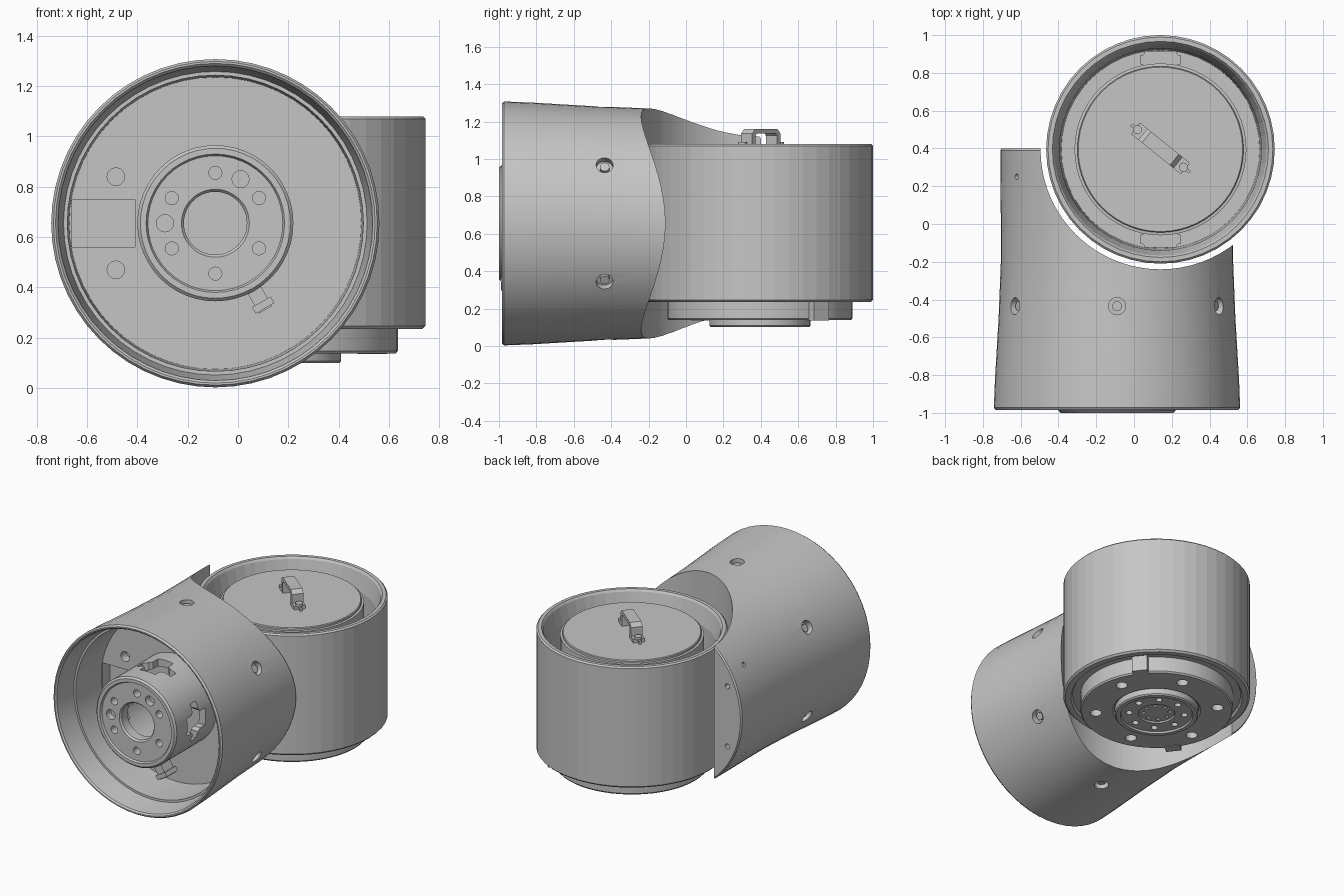
import bpy, bmesh, math
from mathutils import Matrix, Vector

cube = bpy.data.objects.get("Cube")
if cube:
    bpy.data.objects.remove(cube)

grey = bpy.data.materials.new("machined grey")
grey.use_nodes = True
COLOUR = (0.56, 0.56, 0.56, 1)
grey.diffuse_color = COLOUR
grey.node_tree.nodes["Principled BSDF"].inputs["Base Color"].default_value = COLOUR

TX, TZ = -0.09, 0.655          # horizontal housing axis
DX, DY = 0.14, 0.395           # vertical drum axis
ALONG_Y = Matrix.Translation((TX, 0, TZ)) @ Matrix.Rotation(-math.pi / 2, 4, 'X')
ALONG_Z = Matrix.Translation((DX, DY, 0))


def make(name, bm):
    bmesh.ops.recalc_face_normals(bm, faces=bm.faces[:])
    me = bpy.data.meshes.new(name)
    bm.to_mesh(me)
    bm.free()
    me.materials.append(grey)
    ob = bpy.data.objects.new(name, me)
    bpy.context.scene.collection.objects.link(ob)
    return ob


def lathe(name, profile, matrix, segs=48, closed=False):
    """Revolve (radius, height) points; radius 0 becomes a pole."""
    bm = bmesh.new()
    rings = []
    for r, h in profile:
        if r == 0:
            rings.append([bm.verts.new((0, 0, h))] * segs)
        else:
            rings.append([bm.verts.new((r * math.cos(a), r * math.sin(a), h))
                          for a in (2 * math.pi * i / segs for i in range(segs))])
    pairs = list(zip(rings, rings[1:])) + ([(rings[-1], rings[0])] if closed else [])
    for a, b in pairs:
        for i in range(segs):
            j = (i + 1) % segs
            bm.faces.new(dict.fromkeys((a[i], a[j], b[j], b[i])))
    bm.transform(matrix)
    return make(name, bm)


def add_cyl(bm, centre, axis, r, depth, segs=16):
    m = Matrix.Translation(centre) @ Vector(axis).to_track_quat('Z', 'Y').to_matrix().to_4x4()
    bmesh.ops.create_cone(bm, cap_ends=True, segments=segs, radius1=r, radius2=r,
                          depth=depth, matrix=m)


def add_box(bm, centre, size, rot=Matrix.Identity(4)):
    m = Matrix.Translation(centre) @ rot @ Matrix.Diagonal((*size, 1))
    bmesh.ops.create_cube(bm, size=1, matrix=m)


def cut(ob, bm):
    """Subtract the cutter mesh from an object and bake the result."""
    cutter = make("cutter", bm)
    cutter.hide_render = True
    mod = ob.modifiers.new("cut", 'BOOLEAN')
    mod.operation, mod.solver, mod.object = 'DIFFERENCE', 'EXACT', cutter
    bpy.context.view_layer.update()
    dg = bpy.context.evaluated_depsgraph_get()
    me = bpy.data.meshes.new_from_object(ob.evaluated_get(dg))
    ob.modifiers.clear()
    ob.data = me
    bpy.data.objects.remove(cutter)


def smooth(ob, angle=30):
    bpy.ops.object.select_all(action='DESELECT')
    ob.select_set(True)
    bpy.context.view_layer.objects.active = ob
    bpy.ops.object.shade_smooth_by_angle(angle=math.radians(angle))


def around(n, r, start=0):
    for i in range(n):
        a = math.radians(start) + 2 * math.pi * i / n
        yield r * math.cos(a), r * math.sin(a)


# Horizontal housing: open bowl at the front, scalloped around the drum
housing = lathe("horizontal_housing", [
    (0, -.55), (.58, -.55), (.588, -.82), (.603, -.82), (.625, -.975), (.635, -.985),
    (.643, -.985), (.652, -.972), (.646, -.82), (.627, -.5), (.615, -.2), (.615, 0),
    (.618, .39), (.61, .4), (0, .4)], ALONG_Y, 56)
bm = bmesh.new()
add_cyl(bm, (DX, DY, .65), (0, 0, 1), .635, 2, 72)
cut(housing, bm)
bm = bmesh.new()
for x, z in around(6, .63, 30):                              # side screw holes
    add_cyl(bm, (TX + x, -.435, TZ + z), (x, 0, z), .046, .10)
for s in (-1, 1):
    add_cyl(bm, (-.62, .25, TZ + s * .31), (-.53, 0, s * .31), .016, .12, 12)
    add_cyl(bm, (-.6, .4, TZ + s * .21), (0, 1, 0), .018, .08, 12)
    add_cyl(bm, (-.485, -.55, TZ + s * .185), (0, 1, 0), .035, .12)
add_box(bm, (-.535, -.55, TZ), (.25, .16, .19))              # cable slot
cut(housing, bm)
smooth(housing)

# Screws sunk in the side holes
bm = bmesh.new()
for x, z in around(6, .585, 30):
    add_cyl(bm, (TX + x, -.435, TZ + z), (x, 0, z), .026, .04)
make("side_screws", bm)

# Hollow hub inside the bowl
hub = lathe("front_hub", [
    (.135, -.987), (.268, -.987), (.275, -1), (.298, -1), (.31, -.988), (.31, -.53),
    (.26, -.53), (.26, -.91), (.125, -.91), (.125, -.975)], ALONG_Y, 48, True)
bm = bmesh.new()
add_box(bm, (TX, -.77, TZ), (.9, .2, .26))
add_box(bm, (TX, -.77, TZ), (.26, .2, .9))
bmesh.ops.bevel(bm, geom=[e for e in bm.edges if e.calc_length() > .5],
                offset=.07, segments=5, affect='EDGES')
# the two window cutters cross, so cut them one at a time
second = bm.copy()
half = len(bm.verts) // 2
for b, keep_x in ((bm, True), (second, False)):
    drop = []
    todo = set(b.verts)
    while todo:
        island, stack = set(), [todo.pop()]
        while stack:
            v = stack.pop()
            island.add(v)
            for e in v.link_edges:
                o = e.other_vert(v)
                if o in todo:
                    todo.discard(o)
                    stack.append(o)
        wide = max(abs(v.co.x - TX) for v in island) > .4
        if wide != keep_x:
            drop += list(island)
    bmesh.ops.delete(b, geom=drop, context='VERTS')
    cut(hub, b)
bm = bmesh.new()
for x, z in around(6, .2, 30):                               # bolt circle
    add_cyl(bm, (TX + x, -.98, TZ + z), (0, 1, 0), .026, .10)
for x, z in ((.10, .175), (-.2, 0)):                         # dowel holes
    add_cyl(bm, (TX + x, -.98, TZ + z), (0, 1, 0), .034, .08)
cut(hub, bm)
smooth(hub)

# Small key on the hub edge
bm = bmesh.new()
turn = Matrix.Rotation(math.radians(60), 4, 'Y')
add_box(bm, (TX + .175, -.93, TZ - .30), (.10, .10, .06), turn)
add_box(bm, (TX + .19, -.93, TZ - .325), (.03, .12, .085), turn)
make("hub_key", bm)

# Vertical drum with open top
drum = lathe("vertical_drum", [
    (0, .62), (.525, .62), (.535, .95), (.562, 1.065), (.572, 1.08), (.595, 1.08),
    (.605, 1.07), (.605, .247), (.593, .235), (.555, .235), (.545, .252), (0, .252)],
    ALONG_Z, 48)
smooth(drum, 5)

# Recessed cap and its two locating tabs
cap = lathe("drum_cap", [(0, .6), (.455, .6), (.455, 1.03), (.44, 1.032), (.44, 1.045),
                         (.435, 1.05), (0, 1.05)], ALONG_Z, 56)
smooth(cap)
bm = bmesh.new()
for s in (-1, 1):
    add_box(bm, (DX, DY + s * .475, .95), (.21, .09, .04))
bmesh.ops.bevel(bm, geom=[e for e in bm.edges if abs(e.verts[0].co.z - e.verts[1].co.z) > .02],
                offset=.02, segments=3, affect='EDGES')
make("cap_tabs", bm)

# Lifting handle: bent strip extruded across its width
strip = [(-.20, 1.05), (-.20, 1.075), (-.12, 1.075), (-.12, 1.135), (-.095, 1.16),
         (.095, 1.16), (.12, 1.135), (.12, 1.075), (.20, 1.075), (.20, 1.05),
         (.09, 1.05), (.09, 1.125), (.08, 1.135), (-.08, 1.135), (-.09, 1.125), (-.09, 1.05)]
bm = bmesh.new()
face = bm.faces.new([bm.verts.new((t, -.038, z)) for t, z in strip])
ext = bmesh.ops.extrude_face_region(bm, geom=[face])
bmesh.ops.translate(bm, vec=(0, .076, 0),
                    verts=[v for v in ext["geom"] if isinstance(v, bmesh.types.BMVert)])
bmesh.ops.bevel(bm, geom=[e for e in bm.edges if abs(e.verts[0].co.x) > .19
                          and abs(e.verts[1].co.x) > .19
                          and abs(e.verts[0].co.z - e.verts[1].co.z) > .01],
                offset=.03, segments=4, affect='EDGES')
bm.transform(Matrix.Translation((DX, DY + .005, 0)) @ Matrix.Rotation(math.radians(-39), 4, 'Z'))
make("lifting_handle", bm)
bm = bmesh.new()
for s in (-1, 1):
    add_cyl(bm, (DX + s * .122, DY + .005 - s * .099, 1.08), (0, 0, 1), .024, .02)
make("handle_screws", bm)

# Output flange under the drum
flange = lathe("output_flange", [
    (0, .27), (.495, .27), (.495, .148), (.487, .138), (.285, .138), (.275, .15),
    (.27, .15), (.27, .108), (.262, .1), (.235, .1), (.23, .112), (.12, .112),
    (.115, .122), (0, .122)], ALONG_Z, 56)
bm = bmesh.new()
for x, y in around(6, .395, 15):
    add_cyl(bm, (DX + x, DY + y, .14), (0, 0, 1), .038, .1)
for x, y in around(8, .18, 10):
    add_cyl(bm, (DX + x, DY + y, .11), (0, 0, 1), .022, .06, 12)
for x, y in around(8, .085):
    add_cyl(bm, (DX + x, DY + y, .12), (0, 0, 1), .014, .05, 10)
cut(flange, bm)
smooth(flange)

# Stop blocks on the flange rim
bm = bmesh.new()
for a in (38, 218):
    r = math.radians(a)
    add_box(bm, (DX + .50 * math.cos(r), DY + .50 * math.sin(r), .19), (.07, .10, .11),
            Matrix.Rotation(r, 4, 'Z'))
make("flange_stops", bm)
